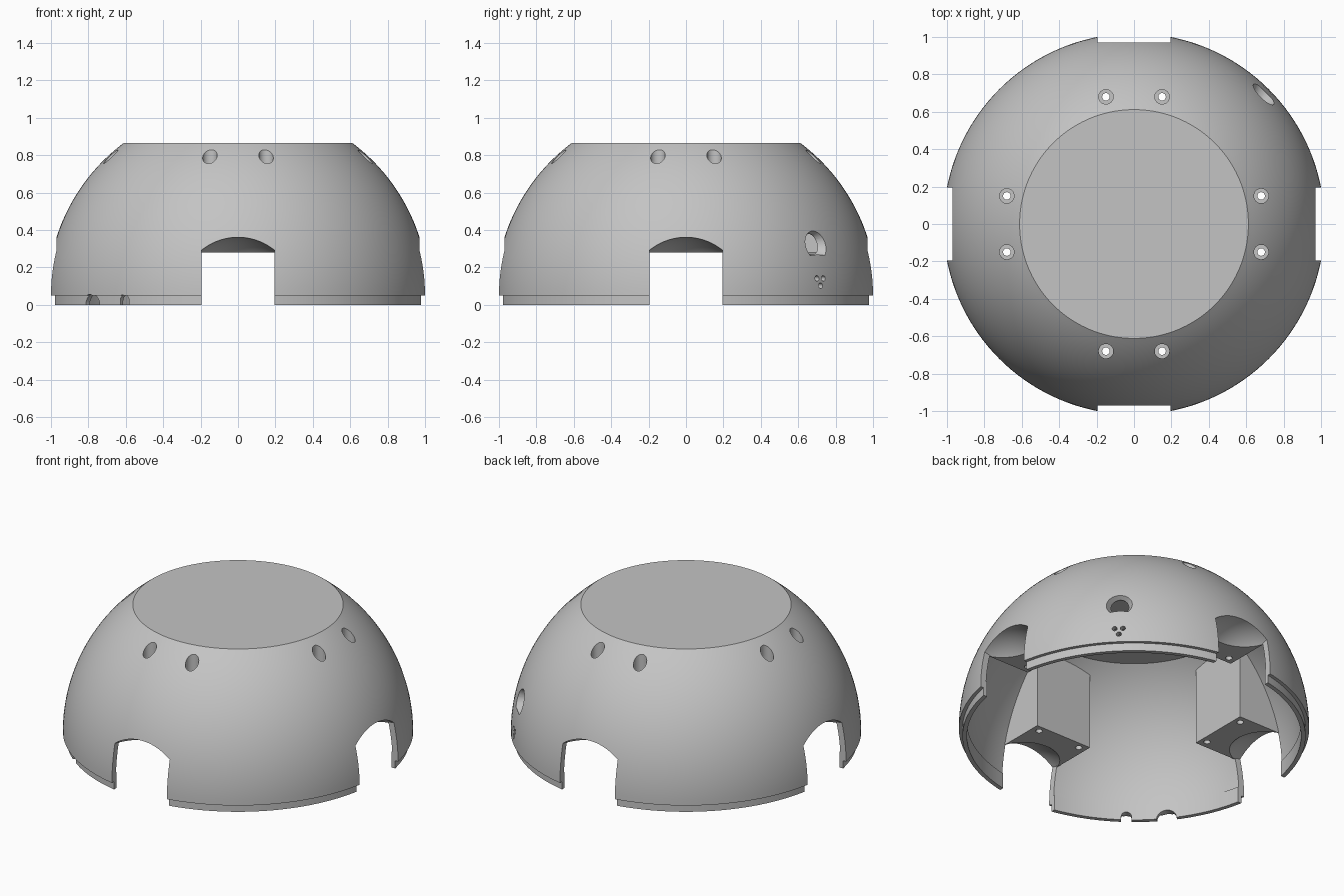
import bpy, bmesh
from math import sin, cos, pi, sqrt, asin, radians
from mathutils import Matrix, Vector

if "Cube" in bpy.data.objects:
    bpy.data.objects.remove(bpy.data.objects["Cube"], do_unlink=True)

CZ = 0.05            # height of the sphere centre
R_OUT, R_IN = 1.019, 0.98
R_LIP_OUT, R_LIP_IN = 0.998, 0.972
TOP, CEILING = 0.865, 0.83
POCKET = 0.28        # underside of the mounting blocks
HALF = 0.195         # half width of the notches


def make_object(name, bm):
    bmesh.ops.recalc_face_normals(bm, faces=bm.faces)
    mesh = bpy.data.meshes.new(name)
    bm.to_mesh(mesh)
    bm.free()
    obj = bpy.data.objects.new(name, mesh)
    bpy.context.collection.objects.link(obj)
    return obj


def lathe(name, profile, segments=144):
    bm = bmesh.new()
    rings = [[bm.verts.new((r * cos(2 * pi * i / segments), r * sin(2 * pi * i / segments), z))
              for i in range(segments)] for r, z in profile]
    for low, high in zip(rings, rings[1:]):
        for i in range(segments):
            j = (i + 1) % segments
            bm.faces.new((low[i], low[j], high[j], high[i]))
    bm.faces.new(rings[0][::-1])
    bm.faces.new(rings[-1])
    return make_object(name, bm)


def sphere_arc(radius, z_start, z_end, steps=28):
    start, end = (asin((z - CZ) / radius) for z in (z_start, z_end))
    angles = [start + (end - start) * i / steps for i in range(steps + 1)]
    return [(radius * cos(a), CZ + radius * sin(a)) for a in angles]


def box(name, low, high, turn=0):
    bm = bmesh.new()
    bmesh.ops.create_cube(bm, size=1)
    for v in bm.verts:
        v.co = [h if c > 0 else l for c, l, h in zip(v.co, low, high)]
    bmesh.ops.rotate(bm, verts=bm.verts, matrix=Matrix.Rotation(turn, 3, "Z"))
    return make_object(name, bm)


def rod(name, start, end, radius, end_radius=None, segments=32):
    start, end = Vector(start), Vector(end)
    axis = end - start
    bm = bmesh.new()
    spin = axis.to_track_quat("Z", "Y").to_matrix().to_4x4()
    bmesh.ops.create_cone(bm, cap_ends=True, segments=segments, radius1=radius,
                          radius2=end_radius or radius, depth=axis.length,
                          matrix=Matrix.Translation((start + end) / 2) @ spin)
    return make_object(name, bm)


def boolean(target, cutter, operation="DIFFERENCE"):
    mod = target.modifiers.new("cut", "BOOLEAN")
    mod.operation, mod.solver, mod.object = operation, "EXACT", cutter
    bpy.context.view_layer.objects.active = target
    bpy.ops.object.modifier_apply(modifier=mod.name)
    bpy.data.objects.remove(cutter, do_unlink=True)


# Solid truncated dome with a stepped lip at the bottom
dome = lathe("dome_shell", [(R_LIP_OUT, 0), (R_LIP_OUT, CZ)] + sphere_arc(R_OUT, CZ, TOP))

# Hollow inside with a thicker rim band, leaving four mounting blocks behind
cavity = lathe("cavity", [(R_LIP_IN, -0.1), (R_LIP_IN, 0.1)] + sphere_arc(R_IN, 0.1, CEILING))
for k in range(4):
    boolean(cavity, box("block", (-0.2, 0.637, POCKET), (0.2, 1.2, 1.0), k * pi / 2))
boolean(dome, cavity)

for k in range(4):
    turn = Matrix.Rotation(k * pi / 2, 3, "Z")

    # Rounded recess above each notch
    bm = bmesh.new()
    bmesh.ops.create_uvsphere(bm, u_segments=64, v_segments=40, radius=0.3125)
    bmesh.ops.translate(bm, verts=bm.verts, vec=(0, 1.0, CZ))
    bmesh.ops.rotate(bm, verts=bm.verts, matrix=turn)
    recess = make_object("recess", bm)
    boolean(recess, box("recess_limit", (-HALF, 0.5, 0.1), (HALF, 1.5, 1), k * pi / 2), "INTERSECT")
    boolean(dome, recess)

    # Square notch through the wall
    boolean(dome, box("notch", (-HALF, 0.72, -0.1), (HALF, 1.2, POCKET), k * pi / 2))

    # Counterbored screw holes
    for x in (-0.15, 0.15):
        for radius, bottom in ((0.039, 0.45), (0.02, 0.2)):
            boolean(dome, rod("screw_hole", turn @ Vector((x, 0.68, bottom)),
                              turn @ Vector((x, 0.68, 1.0)), radius))

# Countersunk port and three small holes on one diagonal
out = Vector((1, 1, 0)).normalized()
side = Vector((-1, 1, 0)).normalized()


def diagonal_hole(name, offset, z, radius, start=0.8, end=1.2, end_radius=None):
    base = side * offset + Vector((0, 0, z))
    boolean(dome, rod(name, base + out * start, base + out * end, radius, end_radius))


diagonal_hole("port", 0, 0.33, 0.05)
diagonal_hole("port_countersink", 0, 0.33, 0.05, 0.935, 0.995, 0.086)
for offset, z in ((-0.024, 0.141), (0.024, 0.141), (0, 0.102)):
    diagonal_hole("small_hole", offset, z, 0.015)

# Cable notches in the bottom rim
for x, radius, z in ((-0.778, 0.06, -0.005), (-0.606, 0.03, 0.022)):
    direction = Vector((x, -sqrt(R_LIP_OUT ** 2 - x * x), 0)).normalized()
    lift = Vector((0, 0, z))
    boolean(dome, rod("cable_hole", direction * 0.85 + lift, direction * 1.15 + lift, radius))
    angle = direction.to_2d().angle_signed(Vector((0, 1)))
    boolean(dome, box("cable_slot", (-radius, 0.85, -0.1), (radius, 1.15, z), angle))

# One plain grey for the whole shell
grey = bpy.data.materials.new("plain_grey")
grey.use_nodes = True
colour = (0.55, 0.55, 0.55, 1)
grey.diffuse_color = colour
grey.node_tree.nodes["Principled BSDF"].inputs["Base Color"].default_value = colour
dome.data.materials.clear()
dome.data.materials.append(grey)

bpy.ops.object.select_all(action="DESELECT")
dome.select_set(True)
bpy.context.view_layer.objects.active = dome
bpy.ops.object.shade_smooth_by_angle(angle=radians(30))
